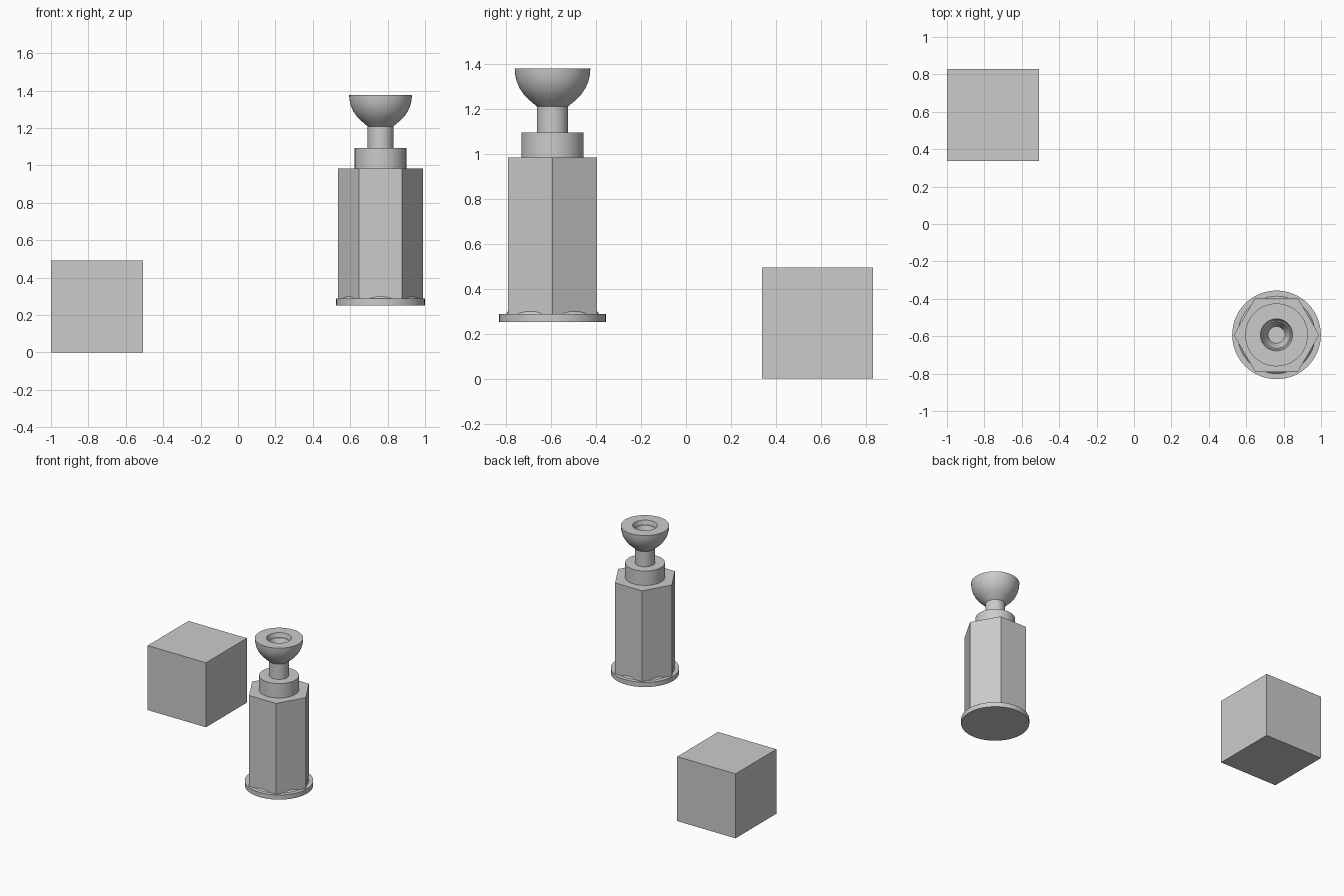
import bpy, bmesh, math

if "Cube" in bpy.data.objects:
    bpy.data.objects.remove(bpy.data.objects["Cube"])

CX, CY = 0.762, -0.593   # axis of the stepped post


def lathe(name, profile, sides, smooth=True):
    """Revolve an (r, z) profile around the post axis; r = 0 closes an end."""
    bm = bmesh.new()
    rings = []
    for r, z in profile:
        if r == 0:
            rings.append([bm.verts.new((0, 0, z))] * sides)
        else:
            rings.append([bm.verts.new((r * math.cos(2 * math.pi * i / sides),
                                        r * math.sin(2 * math.pi * i / sides), z))
                          for i in range(sides)])
    for a, b in zip(rings, rings[1:]):
        if a[0] is a[1]:
            bm.faces.new(b[::-1])
            bm.verts.remove(a[0])
        elif b[0] is b[1]:
            bm.faces.new(a)
            bm.verts.remove(b[0])
        else:
            for i in range(sides):
                j = (i + 1) % sides
                bm.faces.new((a[i], a[j], b[j], b[i]))
    bmesh.ops.recalc_face_normals(bm, faces=bm.faces)
    me = bpy.data.meshes.new(name)
    bm.to_mesh(me)
    bm.free()
    ob = bpy.data.objects.new(name, me)
    ob.location = (CX, CY, 0)
    bpy.context.collection.objects.link(ob)
    if smooth:
        bpy.ops.object.select_all(action='DESELECT')
        ob.select_set(True)
        bpy.context.view_layer.objects.active = ob
        bpy.ops.object.shade_smooth_by_angle(angle=math.radians(25))
    return ob


# plain cube standing on the ground
S = 0.493
bpy.ops.mesh.primitive_cube_add(size=S, location=(-1 + S / 2, 0.83 - S / 2, S / 2))
bpy.context.object.name = "cube"

# round foot with a small cone that shows as arcs on the hexagon's flats
lathe("foot_flange", [(0, 0.252), (0.237, 0.252), (0.237, 0.288), (0.207, 0.288),
                      (0.192, 0.306), (0, 0.306)], 64)

# hexagonal body, corners along x
lathe("hex_body", [(0, 0.27), (0.228, 0.27), (0.228, 0.983), (0, 0.983)], 6, False)

# collar and neck
lathe("collar", [(0, 0.96), (0.138, 0.96), (0.138, 1.093), (0, 1.093)], 64)
lathe("neck", [(0, 1.08), (0.069, 1.08), (0.069, 1.215), (0, 1.215)], 48)

# half-ball cup with a tapered socket in its top
lathe("cup", [(0, 1.209), (0.069, 1.209), (0.102, 1.237), (0.127, 1.262),
              (0.146, 1.29), (0.159, 1.32), (0.166, 1.35), (0.168, 1.378),
              (0.086, 1.378), (0.078, 1.345), (0.072, 1.345), (0.045, 1.275),
              (0, 1.275)], 48)
